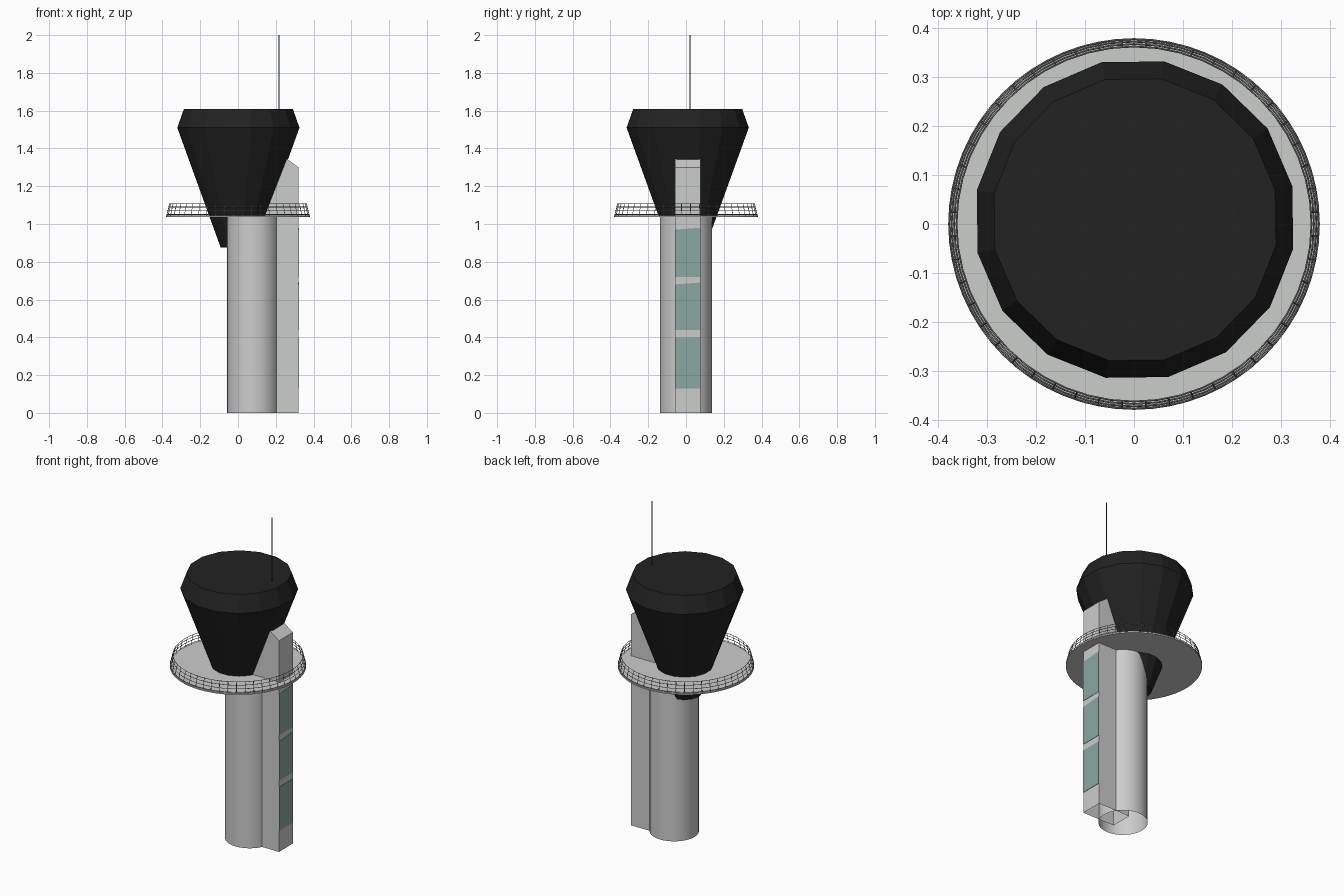
import bpy, bmesh, math
from mathutils import Vector

if "Cube" in bpy.data.objects:
    bpy.data.objects.remove(bpy.data.objects["Cube"])


def material(name, rgb):
    m = bpy.data.materials.new(name)
    m.diffuse_color = (*rgb, 1)
    m.use_nodes = True
    m.node_tree.nodes["Principled BSDF"].inputs["Base Color"].default_value = m.diffuse_color
    return m


CONCRETE = material("light_concrete", (0.60, 0.61, 0.60))
BLACK = material("black_cladding", (0.016, 0.016, 0.016))
GLASS = material("teal_glass", (0.26, 0.385, 0.37))
RAIL = material("rail_grey", (0.27, 0.27, 0.27))
MAST = material("mast_slate", (0.03, 0.045, 0.06))


def finish(name, bm, mat, smooth=False):
    bmesh.ops.recalc_face_normals(bm, faces=bm.faces)
    me = bpy.data.meshes.new(name)
    bm.to_mesh(me)
    bm.free()
    ob = bpy.data.objects.new(name, me)
    bpy.context.collection.objects.link(ob)
    me.materials.append(mat)
    if smooth:
        bpy.ops.object.select_all(action='DESELECT')
        ob.select_set(True)
        bpy.context.view_layer.objects.active = ob
        bpy.ops.object.shade_smooth_by_angle(angle=math.radians(30))
    return ob


def lathe(profile, sides, centre=(0, 0), turn=0.0, cap_bottom=True, cap_top=True):
    """Stack of regular polygons given as (radius, height)."""
    bm = bmesh.new()
    rings = []
    for r, z in profile:
        rings.append([bm.verts.new((centre[0] + r * math.cos(turn + math.tau * i / sides),
                                    centre[1] + r * math.sin(turn + math.tau * i / sides), z))
                      for i in range(sides)])
    for a, b in zip(rings, rings[1:]):
        for i in range(sides):
            j = (i + 1) % sides
            bm.faces.new((a[i], a[j], b[j], b[i]))
    if cap_bottom:
        bm.faces.new(rings[0])
    if cap_top:
        bm.faces.new(rings[-1])
    return bm


def prism_y(outline, y0, y1, skip_edge=None):
    """Extrude an (x, z) outline along y, optionally leaving one side open."""
    bm = bmesh.new()
    a = [bm.verts.new((x, y0, z)) for x, z in outline]
    b = [bm.verts.new((x, y1, z)) for x, z in outline]
    bm.faces.new(a)
    bm.faces.new(b)
    n = len(outline)
    for i in range(n):
        if i != skip_edge:
            j = (i + 1) % n
            bm.faces.new((a[i], a[j], b[j], b[i]))
    return bm


# Round column, open at the foot
finish("column", lathe([(0.138, 0), (0.138, 1.04)], 32, (0.08, 0), cap_bottom=False),
       CONCRETE, True)

# Lift shaft with sloping top, open at the foot
finish("lift_shaft", prism_y([(0.10, 0), (0.32, 0), (0.32, 1.30), (0.10, 1.46)],
                             -0.058, 0.077, skip_edge=0), CONCRETE)

# Three glass panels on the outer face of the shaft: (bottom, top at front, top at back)
for i, (z0, zf, zb) in enumerate([(0.13, 0.40, 0.40), (0.44, 0.68, 0.69), (0.72, 0.97, 0.98)]):
    bm = bmesh.new()
    face = bm.faces.new([bm.verts.new(p) for p in (
        (0.319, -0.058, z0), (0.319, 0.077, z0), (0.319, 0.077, zb), (0.319, -0.058, zf))])
    out = bmesh.ops.extrude_face_region(bm, geom=[face])["geom"]
    bmesh.ops.translate(bm, vec=(0.003, 0, 0),
                        verts=[v for v in out if isinstance(v, bmesh.types.BMVert)])
    finish(f"shaft_window_{i + 1}", bm, GLASS)

# Sixteen-sided control cab, tapering down through the balcony
TURN = math.radians(12)
finish("control_cab", lathe([(0.156, 1.04), (0.329, 1.51), (0.293, 1.61)], 16,
                            (0.002, 0.009), TURN), BLACK)

# Lower tip of the cab, trimmed where the column's front passes it
bm = lathe([(0.095, 0.875), (0.156, 1.04)], 16, (0.002, 0.009), TURN)
for co, no in (((-0.055, 0, 0), (1, 0, 0)), ((0, 0, 0), (0, 1, 0))):
    bmesh.ops.bisect_plane(bm, geom=bm.verts[:] + bm.edges[:] + bm.faces[:],
                           plane_co=co, plane_no=no)
cut = [f for f in bm.faces
       if f.calc_center_median().x > -0.055 and f.calc_center_median().y < 0]
bmesh.ops.delete(bm, geom=cut, context='FACES')
finish("cab_tip", bm, BLACK)

# Balcony disc
finish("balcony", lathe([(0.38, 1.036), (0.38, 1.044)], 64), CONCRETE, True)


# Wire parts drawn as bevelled polylines
def wires(name, paths, thickness, mat):
    cu = bpy.data.curves.new(name, 'CURVE')
    cu.dimensions = '3D'
    cu.bevel_depth = thickness
    cu.bevel_resolution = 0
    cu.use_fill_caps = True
    for pts, closed in paths:
        sp = cu.splines.new('POLY')
        sp.points.add(len(pts) - 1)
        for p, co in zip(sp.points, pts):
            p.co = (*co, 1)
        sp.use_cyclic_u = closed
    cu.materials.append(mat)
    ob = bpy.data.objects.new(name, cu)
    bpy.context.collection.objects.link(ob)
    bpy.ops.object.select_all(action='DESELECT')
    ob.select_set(True)
    bpy.context.view_layer.objects.active = ob
    bpy.ops.object.convert(target='MESH')


def polar(r, a, z):
    return Vector((r * math.cos(a), r * math.sin(a), z))


# Railing: four rings and leaning posts
N = 48
rings = [([polar(r, math.tau * i / N, z) for i in range(N)], True)
         for r, z in ((0.378, 1.05), (0.373, 1.07), (0.368, 1.09), (0.363, 1.108))]
posts = [([polar(0.378, a, 1.042), polar(0.363, a, 1.108)], False)
         for a in (math.tau * (i + 0.5) / N for i in range(N))]
wires("railing", rings + posts, 0.0018, RAIL)

# Antenna
finish("antenna", lathe([(0.003, 1.60), (0.003, 2.0)], 6, (0.218, 0.02)), MAST)
